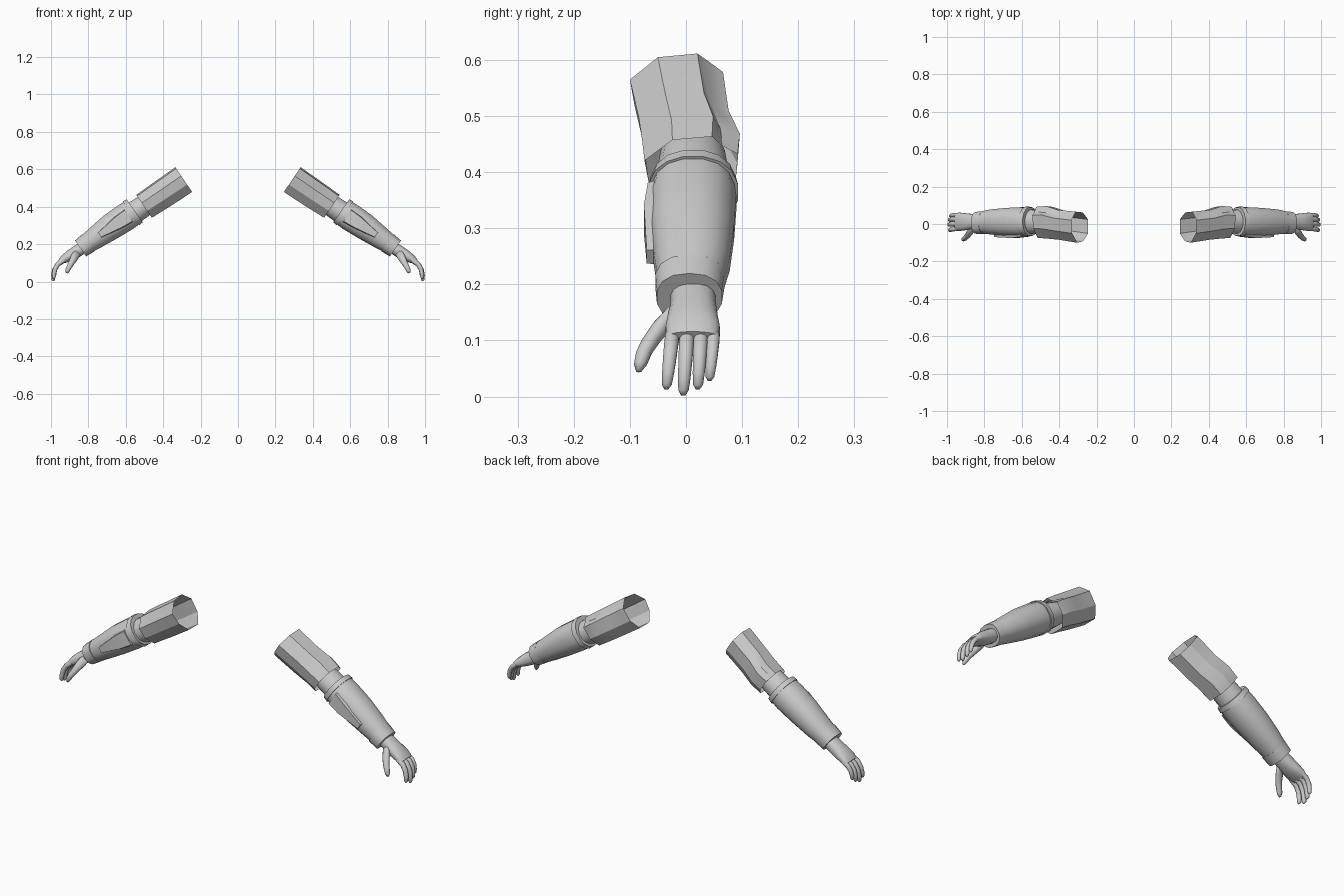
import bpy, bmesh, math
from mathutils import Vector

old = bpy.data.objects.get("Cube")
if old:
    bpy.data.objects.remove(old, do_unlink=True)

grey = bpy.data.materials.new("plain_grey")
grey.use_nodes = True
grey.diffuse_color = (0.6, 0.6, 0.6, 1)
grey.node_tree.nodes["Principled BSDF"].inputs["Base Color"].default_value = (0.6, 0.6, 0.6, 1)


def ring(count, power=1.0):
    """Unit cross-section; a power under 1 makes it squarer."""
    pts = []
    for i in range(count):
        a = math.tau * (i + 0.5) / count
        c, s = math.cos(a), math.sin(a)
        pts.append((math.copysign(abs(c) ** power, c), math.copysign(abs(s) ** power, s)))
    return pts


def loft(name, stations, profiles, capped=True, smooth=40):
    """Skin stations (x, z, tilt, half height, y centre, half depth), on both arms."""
    if not isinstance(profiles[0], list):
        profiles = [profiles] * len(stations)
    for prefix, side in (("left_", 1), ("right_", -1)):
        bm = bmesh.new()
        loops = []
        for (x, z, tilt, hn, yc, hy), profile in zip(stations, profiles):
            t = math.radians(tilt)
            loops.append([bm.verts.new(Vector((side * (x + math.sin(t) * n * hn),
                                               yc + y * hy,
                                               z + math.cos(t) * n * hn)))
                          for y, n in profile])
        count = len(loops[0])
        for a, b in zip(loops, loops[1:]):
            for i in range(count):
                j = (i + 1) % count
                bm.faces.new((a[i], a[j], b[j], b[i]))
        if capped:
            bm.faces.new(loops[0])
            bm.faces.new(loops[-1])
        bmesh.ops.recalc_face_normals(bm, faces=bm.faces)
        mesh = bpy.data.meshes.new(prefix + name)
        bm.to_mesh(mesh)
        bm.free()
        mesh.materials.append(grey)
        obj = bpy.data.objects.new(prefix + name, mesh)
        bpy.context.collection.objects.link(obj)
        bpy.ops.object.select_all(action="DESELECT")
        obj.select_set(True)
        bpy.context.view_layer.objects.active = obj
        bpy.ops.object.shade_smooth_by_angle(angle=math.radians(smooth))


def sleeve_ring(fold):
    """Faceted sleeve section with a fold pressed in behind the top edge."""
    return [(-1, .3), (-.4, .9), (.45, 1), (.72 - fold, .76 - fold), (1, .5),
            (.95, -.35), (.5, -1), (-.4, -1), (-.9, -.4)]


# Open upper sleeve, widening at the elbow
loft("upper_sleeve",
     [(.29, .545, 34, .08, -.017, .083), (.39, .477, 34, .078, -.004, .08),
      (.45, .437, 34, .076, .009, .087), (.502, .402, 34, .074, .009, .083)],
     [sleeve_ring(0), sleeve_ring(.1), sleeve_ring(.12), sleeve_ring(.04)],
     capped=False, smooth=30)

# Elbow between the sleeve and forearm
loft("elbow",
     [(.46, .432, 35, .052, .012, .058), (.51, .399, 35, .06, .012, .064),
      (.58, .352, 35, .062, .013, .066)], ring(16))

# Forearm guard with a collar and wrist cuff
loft("forearm_guard",
     [(.56, .372, 35, .073, .013, .074), (.60, .345, 35, .076, .012, .079),
      (.68, .292, 35, .072, .011, .076), (.76, .235, 35, .061, .011, .068),
      (.825, .190, 35, .051, .008, .057)], ring(16, .9))
loft("elbow_collar",
     [(.552, .378, 35, .076, .013, .077), (.572, .364, 35, .079, .013, .081)],
     ring(16, .9))
loft("wrist_cuff",
     [(.800, .207, 35, .056, .007, .063), (.842, .177, 35, .052, .006, .059)],
     ring(14, .85))

# Stepped plate on the front of the forearm
plate = [(-1, -.8), (-1, .8), (1, 1), (1, -1)]
loft("front_plate",
     [(.585, .352, 35, .045, -.054, .014), (.64, .316, 35, .04, -.058, .017),
      (.74, .249, 35, .018, -.052, .018)], plate, smooth=25)
# Thin seam ridge along the top of the forearm
loft("seam_ridge",
     [(.645, .389, 40, .003, .035, .002), (.69, .357, 40, .009, .035, .004),
      (.77, .275, 40, .004, .035, .002)], plate)

# Palm and back of the hand
loft("palm",
     [(.825, .185, 35, .032, .012, .04), (.862, .160, 35, .033, .013, .041),
      (.895, .140, 35, .031, .012, .045), (.928, .121, 36, .024, .012, .049),
      (.952, .105, 40, .014, .012, .046)], ring(16, .85), smooth=60)

# Four curled fingers: base y, tip y, tip height, thickness
fingers = {"index": (-.024, -.035, .013, .0125), "middle": (.002, -.005, .002, .013),
           "ring": (.027, .021, .013, .0125), "little": (.050, .042, .028, .011)}
for label, (base, tip, low, r) in fingers.items():
    reach = (.115 - low) / .113
    path = [(.93, 0, 35, 1), (.963, .2, 42, 1.05), (.980, .45, 68, 1),
            (.987, .72, 85, .9), (.988, .92, 92, .75), (.987, 1, 95, .3)]
    loft(label + "_finger",
         [(.93 + (x - .93) * (.4 + .6 * reach), .115 - (.115 - low) * f, tilt, r * k,
           base + (tip - base) * f, r * k) for x, f, tilt, k in path],
         ring(10), smooth=80)

# Thumb hanging forward of the palm
loft("thumb",
     [(.858, .158, 50, .022, -.012, .018), (.875, .128, 55, .021, -.040, .019),
      (.890, .100, 62, .016, -.062, .017), (.903, .078, 62, .014, -.075, .0145),
      (.912, .058, 65, .012, -.081, .012), (.916, .045, 68, .005, -.084, .005)],
     ring(10), smooth=80)
